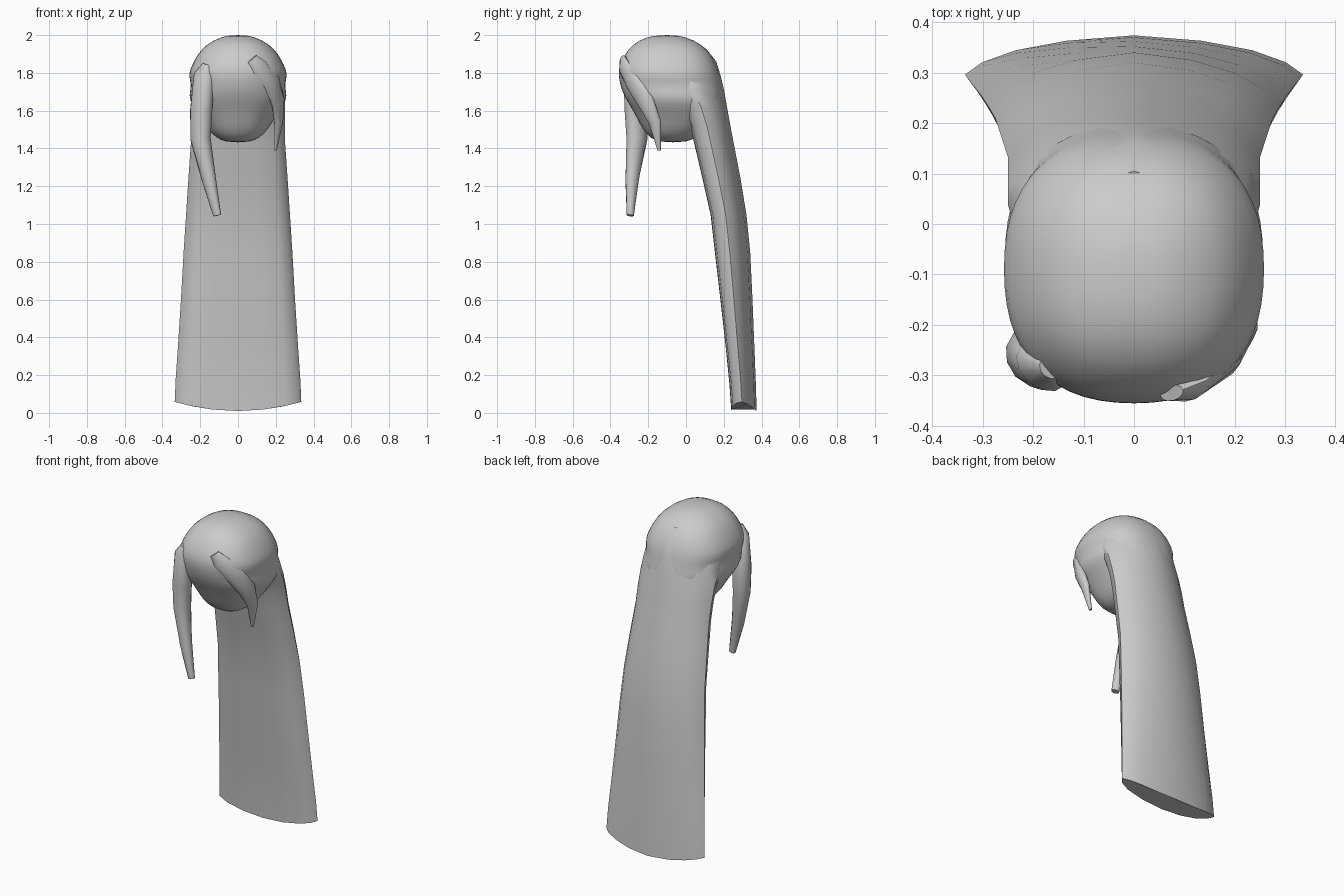
import bpy, bmesh, math
from mathutils import Vector

if "Cube" in bpy.data.objects:
    bpy.data.objects.remove(bpy.data.objects["Cube"], do_unlink=True)

hair = bpy.data.materials.new("hair grey")
hair.use_nodes = True
colour = (0.6, 0.6, 0.6, 1)
hair.diffuse_color = colour
hair.node_tree.nodes["Principled BSDF"].inputs["Base Color"].default_value = colour


def loft(name, rings, angle=50, subdivide=0):
    """Skin a list of point rings and close both ends."""
    bm = bmesh.new()
    loops = [[bm.verts.new(p) for p in ring] for ring in rings]
    n = len(loops[0])
    for a, b in zip(loops, loops[1:]):
        for i in range(n):
            j = (i + 1) % n
            bm.faces.new((a[i], a[j], b[j], b[i]))
    bm.faces.new(loops[0])
    bm.faces.new(loops[-1])
    bmesh.ops.recalc_face_normals(bm, faces=bm.faces)
    mesh = bpy.data.meshes.new(name)
    bm.to_mesh(mesh)
    bm.free()
    mesh.materials.append(hair)
    obj = bpy.data.objects.new(name, mesh)
    bpy.context.collection.objects.link(obj)
    bpy.ops.object.select_all(action="DESELECT")
    bpy.context.view_layer.objects.active = obj
    obj.select_set(True)
    bpy.ops.object.shade_smooth_by_angle(angle=math.radians(angle))
    if subdivide:
        mod = obj.modifiers.new("Smooth", "SUBSURF")
        mod.levels = mod.render_levels = subdivide
    return obj


def oval(z, w, front, back, n=28, power=0.85):
    """Slightly squared horizontal oval."""
    ring = []
    for i in range(n):
        t = math.tau * i / n
        c, s = math.cos(t), math.sin(t)
        x = math.copysign(abs(c) ** power, c) * w
        y = math.copysign(abs(s) ** power, s) * (back - front) / 2
        ring.append((x, (front + back) / 2 + y, z))
    return ring


# Head cap with two swept ridges round the sides and a rounded underside
cap = [(2.0, .04, -.14, -.06), (1.99, .09, -.21, 0), (1.955, .165, -.28, .08),
       (1.90, .215, -.325, .135), (1.84, .245, -.355, .165), (1.79, .267, -.36, .18),
       (1.735, .245, -.35, .19), (1.68, .264, -.33, .2), (1.63, .245, -.3, .2),
       (1.57, .2, -.265, .18), (1.50, .16, -.23, .1), (1.455, .115, -.19, .05),
       (1.432, .06, -.14, 0)]
loft("hair_cap", [oval(*r) for r in cap], 60, 1)

# Long back hair: lens-shaped section, (height, half width, front y, back y)
fall = [(1.93, .13, -.1, .105), (1.86, .2, -.1, .16), (1.78, .235, -.1, .185),
        (1.70, .25, -.08, .203), (1.62, .25, -.02, .217), (1.52, .25, .02, .235),
        (1.42, .25, .045, .254), (1.25, .262, .085, .287), (1.05, .275, .13, .32),
        (.85, .288, .153, .34), (.6, .302, .182, .352), (.35, .318, .21, .362),
        (.15, .33, .23, .37), (.01, .335, .24, .374)]
half = [(.4, .01), (.75, .06), (.93, .2), (1, .42), (.9, .6), (.7, .78), (.4, .92)]
section = ([(0, 0)] + half + [(0, 1)] + [(-u, v) for u, v in reversed(half)])


def fall_ring(z, w, front, back):
    lift = .05 * max(0, 1 - z / .35)
    return [(u * w, front + v * (back - front), z + lift * u * u) for u, v in section]


loft("back_hair", [fall_ring(*r) for r in fall], 45)


def strand(name, path, n=12):
    """Flattened tapering lock; each entry is centre, width and thickness."""
    pts = [Vector(p[0]) for p in path]
    rings = []
    for i, (_, width, thick) in enumerate(path):
        along = (pts[min(i + 1, len(pts) - 1)] - pts[max(i - 1, 0)]).normalized()
        out = Vector((pts[i].x, pts[i].y + .08, 0))
        out = (out - along * out.dot(along)).normalized()
        side = along.cross(out)
        rings.append([pts[i] + side * math.cos(math.tau * k / n) * width
                      + out * math.sin(math.tau * k / n) * thick for k in range(n)])
    return loft(name, rings, 50)


# Long lock on the right of the face
strand("right_front_lock", [
    ((-.165, -.285, 1.845), .025, .02), ((-.18, -.28, 1.79), .06, .045),
    ((-.195, -.265, 1.6), .065, .055), ((-.198, -.26, 1.45), .06, .05),
    ((-.155, -.285, 1.24), .04, .035), ((-.11, -.295, 1.045), .022, .018)])

# Short swept lock on the left of the face
strand("left_front_lock", [
    ((.075, -.335, 1.875), .03, .015), ((.11, -.325, 1.83), .05, .025),
    ((.175, -.275, 1.75), .058, .03), ((.212, -.215, 1.65), .052, .028),
    ((.215, -.165, 1.54), .035, .022), ((.198, -.142, 1.39), .009, .008)])
